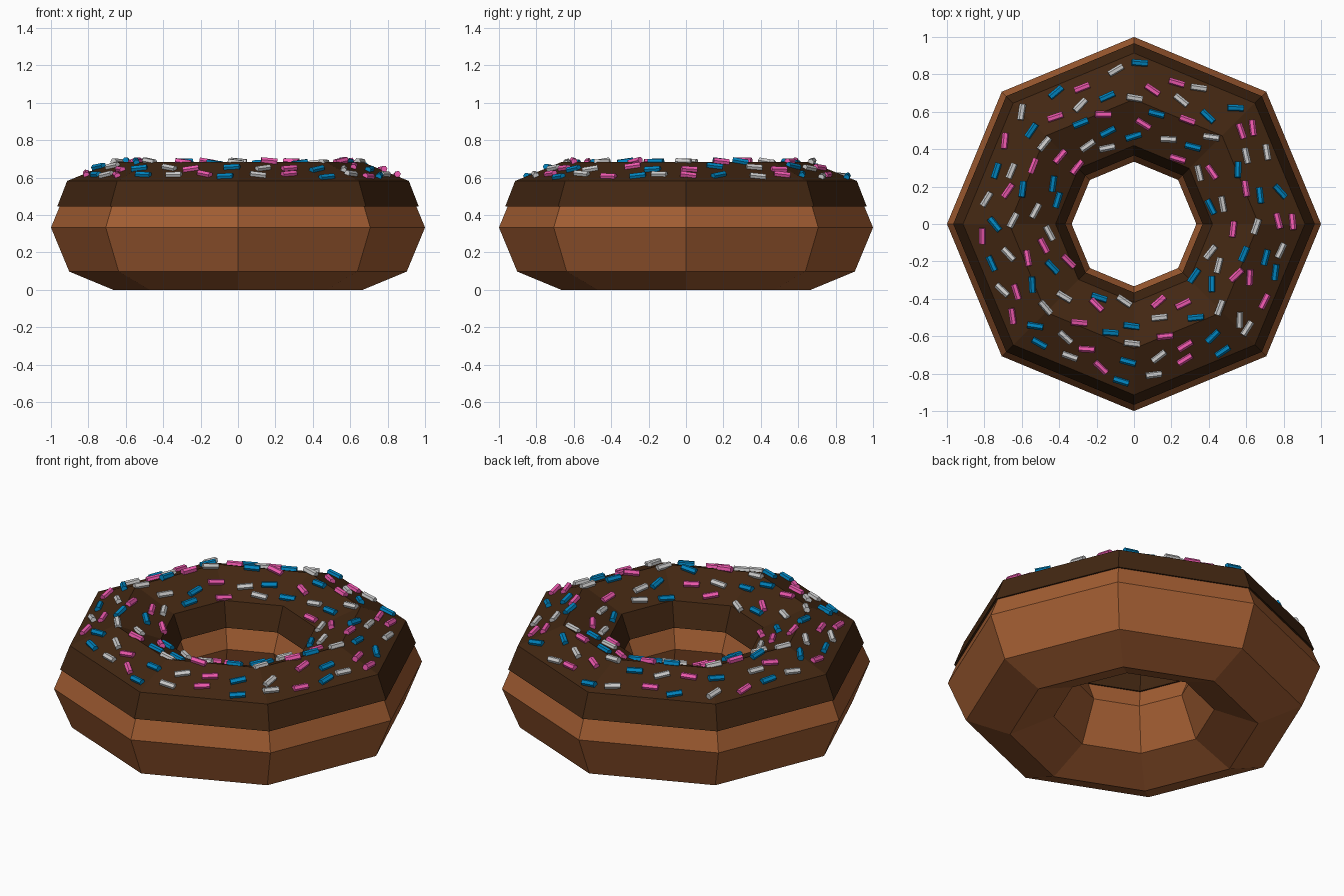
import bpy, bmesh, math, random
from mathutils import Vector, Matrix

if "Cube" in bpy.data.objects:
    bpy.data.objects.remove(bpy.data.objects["Cube"])

random.seed(4)
SIDES = 8
R, r, ZC = 2 / 3, 1 / 3, 1 / 3


def material(name, rgb):
    m = bpy.data.materials.new(name)
    m.diffuse_color = (*rgb, 1)
    m.use_nodes = True
    m.node_tree.nodes["Principled BSDF"].inputs["Base Color"].default_value = m.diffuse_color
    return m


def finish(bm, name, mats):
    me = bpy.data.meshes.new(name)
    bmesh.ops.recalc_face_normals(bm, faces=bm.faces)
    bm.to_mesh(me)
    bm.free()
    ob = bpy.data.objects.new(name, me)
    bpy.context.collection.objects.link(ob)
    for m in mats:
        me.materials.append(m)
    return ob


def ring(name, profile, mat):
    """Sweep a closed (radius, z) profile round an octagon."""
    bm = bmesh.new()
    rows = []
    for i in range(SIDES):
        a = math.tau * i / SIDES
        rows.append([bm.verts.new((p * math.cos(a), p * math.sin(a), z)) for p, z in profile])
    n = len(profile)
    for i in range(SIDES):
        A, B = rows[i], rows[(i + 1) % SIDES]
        for j in range(n):
            k = (j + 1) % n
            bm.faces.new((A[j], B[j], B[k], A[k]))
    return finish(bm, name, [mat])


# Dough: eight-sided torus with an eight-sided section
dough = material("dough", (0.36, 0.11, 0.032))
ring("dough", [(R + r * math.cos(math.tau * i / 8), ZC + r * math.sin(math.tau * i / 8))
               for i in range(8)], dough)

# Icing: thin shell over the top half, following the dough facets
icing = material("icing", (0.055, 0.02, 0.006))
outer = [(0.300, 0.445), (0.247, 0.582), (0, 0.683), (-0.247, 0.582), (-0.300, 0.445)]
inner = [(-0.284, 0.448), (-0.232, 0.566), (0, 0.662), (0.232, 0.566), (0.284, 0.448)]
ring("icing", [(R + d, z) for d, z in outer + inner], icing)


# Sprinkles: short six-sided rods lying on the icing facets
def icing_height(rad):
    d = abs(rad - R)
    if d < 0.247:
        return 0.683 - 0.101 * d / 0.247
    return 0.582 - 0.137 * (d - 0.247) / 0.053


def surface_point(angle, rad):
    step = math.tau / SIDES
    shrink = math.cos(step / 2) / math.cos(angle % step - step / 2)
    return Vector((rad * shrink * math.cos(angle), rad * shrink * math.sin(angle),
                   icing_height(rad)))


colours = {"pink": (0.87, 0.1, 0.43), "blue": (0.0, 0.23, 0.52), "white": (0.6, 0.6, 0.6)}
bms = {c: bmesh.new() for c in colours}
names = list(colours)
count = 0
# circumradius of each row and number of sprinkles in it
for rad0, n in ((0.855, 30), (0.755, 26), (0.655, 24), (0.54, 20), (0.455, 14)):
    phase = random.random()
    for i in range(n):
        a = math.tau * (i + phase + random.uniform(-0.22, 0.22)) / n
        rad = rad0 + random.uniform(-0.022, 0.022)
        p = surface_point(a, rad)
        tangent = surface_point(a + 0.002, rad) - surface_point(a - 0.002, rad)
        slope = surface_point(a, rad + 0.002) - surface_point(a, rad - 0.002)
        normal = slope.cross(tangent).normalized()
        t = tangent.normalized()
        if normal.z < 0:
            normal = -normal
        axis = Matrix.Rotation(random.uniform(-0.45, 0.45), 3, normal) @ t
        side = normal.cross(axis).normalized()
        frame = Matrix((side, normal, axis)).transposed().to_4x4()
        frame.translation = p + normal * 0.006
        bmesh.ops.create_cone(bms[names[count % 3]], cap_ends=True, segments=6,
                              radius1=0.018, radius2=0.018, depth=0.085, matrix=frame)
        count += 1
for c, rgb in colours.items():
    finish(bms[c], c + "_sprinkles", [material(c, rgb)])
